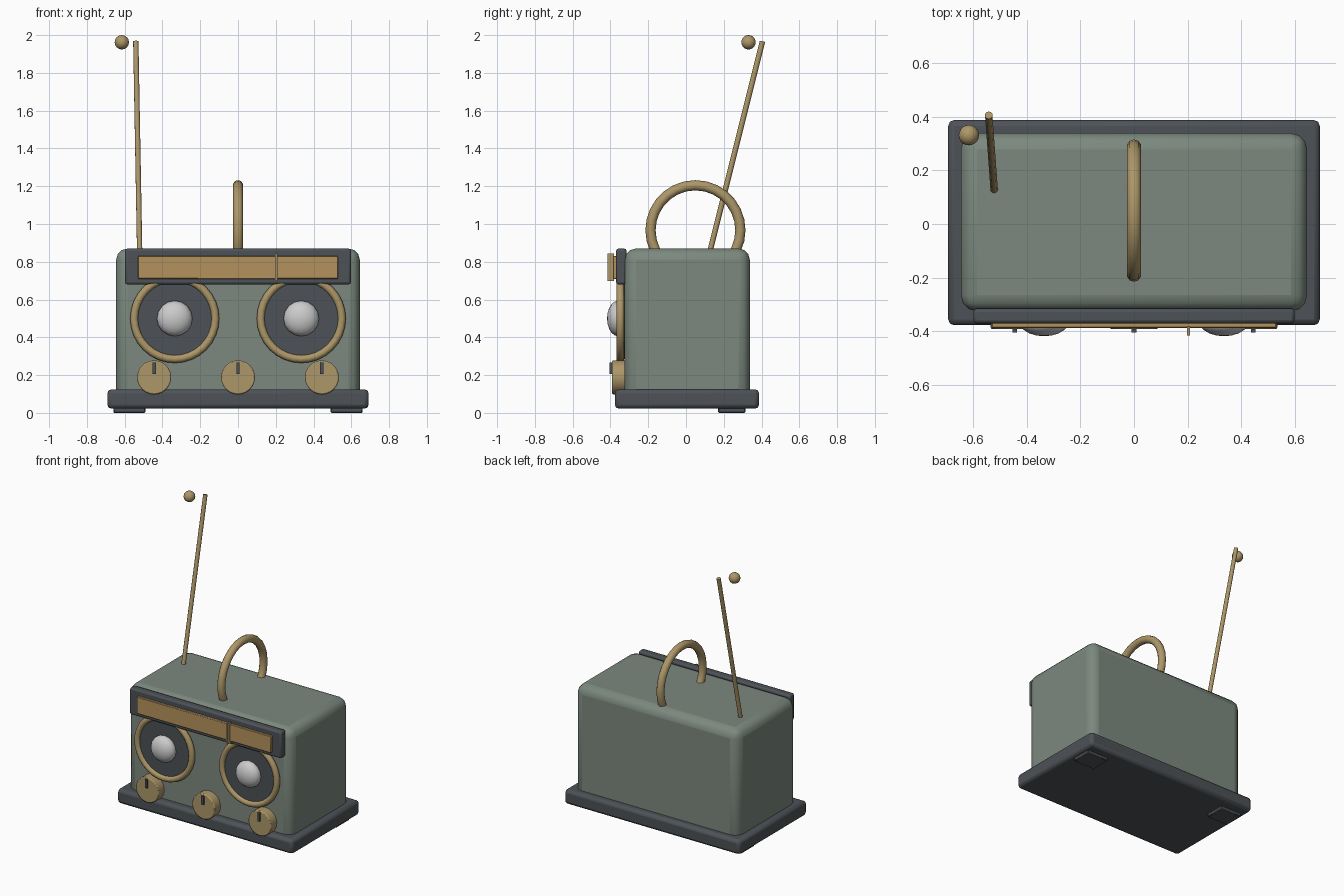
import bpy, math
from mathutils import Vector

if "Cube" in bpy.data.objects:
    bpy.data.objects.remove(bpy.data.objects["Cube"])


def material(name, rgb):
    m = bpy.data.materials.new(name)
    m.diffuse_color = (*rgb, 1)
    m.use_nodes = True
    m.node_tree.nodes["Principled BSDF"].inputs["Base Color"].default_value = m.diffuse_color
    return m


GREEN = material("sage_green", (0.20, 0.25, 0.21))
DARK = material("charcoal", (0.075, 0.085, 0.095))
GOLD = material("brass", (0.42, 0.31, 0.14))
DIAL = material("amber", (0.46, 0.29, 0.11))
FRONT = (math.pi / 2, 0, 0)


def finish(name, mat, bevel=0, segments=2, angle=35):
    o = bpy.context.object
    o.name = name
    if mat:
        o.data.materials.append(mat)
    if bevel:
        b = o.modifiers.new("bevel", 'BEVEL')
        b.width, b.segments, b.limit_method = bevel, segments, 'ANGLE'
    bpy.ops.object.shade_smooth_by_angle(angle=math.radians(angle))
    return o


def box(name, x, y, z, mat, bevel=0, segments=2):
    """Box from (min, max) pairs on each axis."""
    bpy.ops.mesh.primitive_cube_add(size=1, location=[sum(p) / 2 for p in (x, y, z)])
    bpy.context.object.scale = [p[1] - p[0] for p in (x, y, z)]
    bpy.ops.object.transform_apply(location=False, rotation=False)
    return finish(name, mat, bevel, segments)


def disc(name, x, z, r, y, mat, sides=32, bevel=0):
    """Cylinder facing the front between two y values."""
    bpy.ops.mesh.primitive_cylinder_add(vertices=sides, radius=r, depth=y[1] - y[0],
                                        location=(x, sum(y) / 2, z), rotation=FRONT)
    return finish(name, mat, bevel)


def ring(name, loc, rot, major, minor, segs, sides):
    bpy.ops.mesh.primitive_torus_add(location=loc, rotation=rot, major_radius=major,
                                     minor_radius=minor, major_segments=segs,
                                     minor_segments=sides)
    return finish(name, GOLD, angle=60)


def ball(name, loc, scale, mat, segs=16, rings=10):
    bpy.ops.mesh.primitive_uv_sphere_add(segments=segs, ring_count=rings, radius=1,
                                         location=loc, rotation=FRONT)
    bpy.context.object.scale = scale
    bpy.ops.object.transform_apply(location=False)
    return finish(name, mat, angle=60)


# Case and plinth
box("body", (-0.645, 0.645), (-0.325, 0.338), (0.05, 0.87), GREEN, 0.06, 3)
box("base", (-0.692, 0.692), (-0.377, 0.387), (0.022, 0.125), DARK, 0.022, 2)

# Tuning panel with dial and needle
box("dial_panel", (-0.598, 0.598), (-0.37, -0.315), (0.68, 0.87), DARK, 0.012, 2)
box("dial", (-0.53, 0.53), (-0.387, -0.36), (0.71, 0.83), DIAL, 0.003, 1)
box("dial_needle", (0.197, 0.209), (-0.415, -0.38), (0.697, 0.845), GOLD)

for side, s in (("left", -1), ("right", 1)):
    # Rear feet
    box(side + "_foot", sorted((s * 0.49, s * 0.66)), (0.17, 0.315), (0, 0.05), DARK, 0.005, 1)
    # Speakers
    x = s * 0.335
    disc(side + "_speaker_cone", x, 0.5, 0.215, (-0.35, -0.31), DARK)
    ring(side + "_speaker_ring", (x, -0.347, 0.5), FRONT, 0.215, 0.021, 32, 10)
    ball(side + "_speaker_dome", (x, -0.36, 0.5), (0.094, 0.094, 0.058), None)

# Knobs with pointer marks
for name, x in (("left", -0.444), ("middle", 0), ("right", 0.444)):
    disc(name + "_knob", x, 0.188, 0.09, (-0.391, -0.31), GOLD, 24, 0.006)
    box(name + "_knob_mark", (x - 0.009, x + 0.009), (-0.404, -0.38), (0.207, 0.267), DARK)

# Carry handle
ring("handle", (0, 0.05, 0.967), (0, math.pi / 2, 0), 0.238, 0.027, 28, 10)

# Tilted antenna and its tip
foot, tip = Vector((-0.52, 0.118, 0.82)), Vector((-0.541, 0.405, 1.967))
bpy.ops.mesh.primitive_cylinder_add(vertices=10, radius=0.0145, depth=(tip - foot).length,
                                    location=(foot + tip) / 2)
bpy.context.object.rotation_euler = (tip - foot).to_track_quat('Z', 'Y').to_euler()
finish("antenna", GOLD, angle=40)
ball("antenna_tip", (-0.615, 0.331, 1.962), (0.038,) * 3, GOLD)
